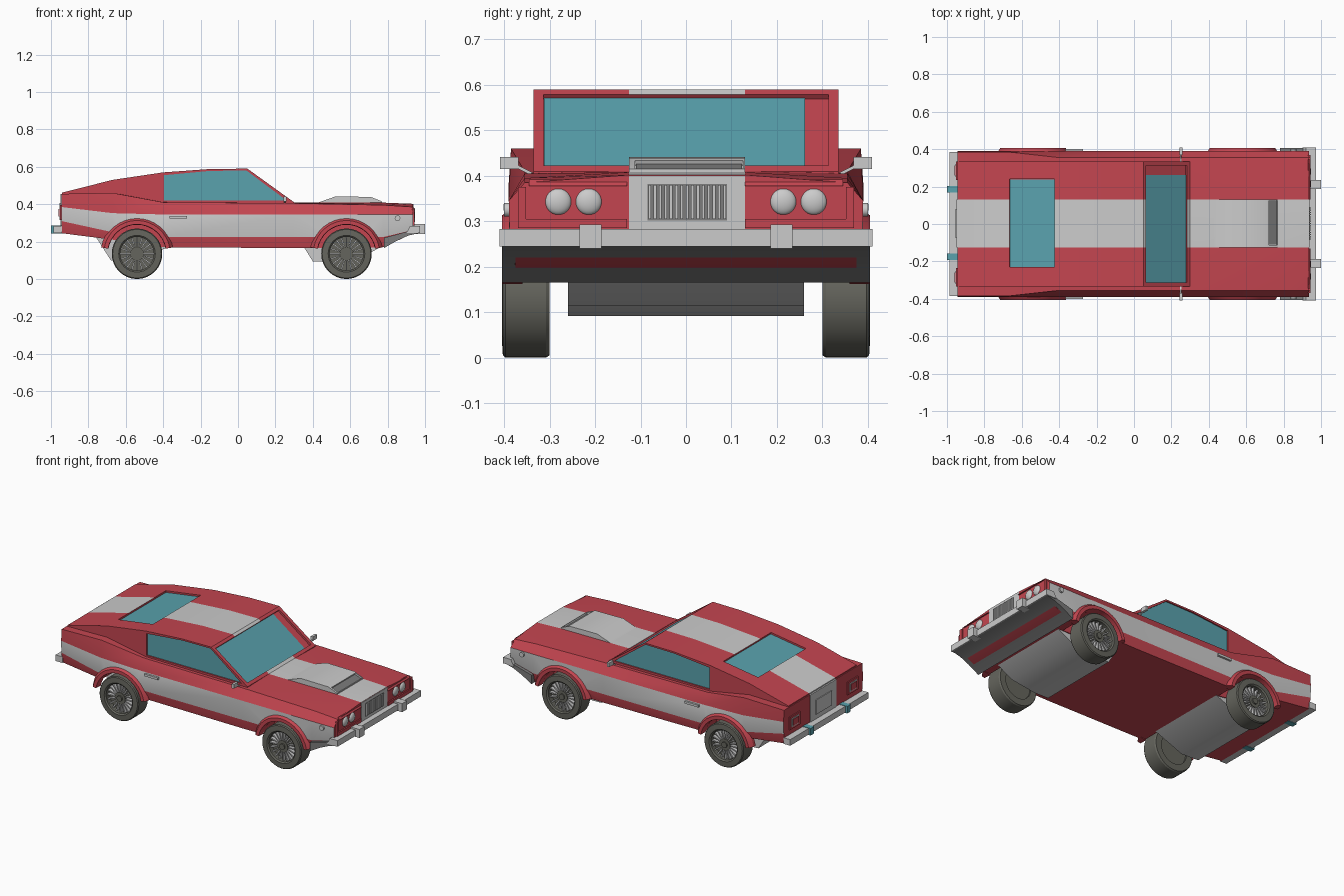
import bpy, bmesh, math
from mathutils import Vector

if "Cube" in bpy.data.objects:
    bpy.data.objects.remove(bpy.data.objects["Cube"])


def material(name, rgb):
    m = bpy.data.materials.new(name)
    m.diffuse_color = (*rgb, 1)
    m.use_nodes = True
    m.node_tree.nodes["Principled BSDF"].inputs["Base Color"].default_value = m.diffuse_color
    return m


RED = material("red_paint", (0.55, 0.06, 0.08))
GREY = material("stripe_grey", (0.6, 0.6, 0.6))
GLASS = material("window_teal", (0.1, 0.36, 0.42))
RUBBER = material("rubber", (0.13, 0.13, 0.11))
DARK = material("dark_trim", (0.2, 0.2, 0.2))
S0, S1 = -0.125, 0.13   # edges of the centre stripe


def loft(name, rings, mats=(), pick=lambda i, j: 0, closed=False):
    """Skin a list of point rings; pick(i, j) gives the material slot of a face."""
    bm = bmesh.new()
    vs = [[bm.verts.new(p) for p in r] for r in rings]
    n, k = len(rings[0]), len(rings)
    for i in range(k if closed else k - 1):
        a, b = vs[i], vs[(i + 1) % k]
        for j in range(n):
            f = bm.faces.new((a[j], a[(j + 1) % n], b[(j + 1) % n], b[j]))
            f.material_index = pick(i, j)
    if not closed:
        bm.faces.new(vs[0])
        bm.faces.new(vs[-1])
    bmesh.ops.recalc_face_normals(bm, faces=bm.faces)
    me = bpy.data.meshes.new(name)
    bm.to_mesh(me)
    bm.free()
    for m in mats:
        me.materials.append(m)
    ob = bpy.data.objects.new(name, me)
    bpy.context.collection.objects.link(ob)
    return ob


def prism(name, pts, y0, y1, *mats):
    return loft(name, [[(x, y, z) for x, z in pts] for y in (y0, y1)], mats)


def box(name, x0, x1, y0, y1, z0, z1, *mats):
    return prism(name, [(x0, z0), (x1, z0), (x1, z1), (x0, z1)], y0, y1, *mats)


def slab(p, q, lo, hi):
    """Profile of a thin plate along line p-q, from lo to hi above it."""
    d = Vector(q) - Vector(p)
    n = Vector((-d.y, d.x)).normalized()
    return [Vector(p) + n * lo, Vector(q) + n * lo, Vector(q) + n * hi, Vector(p) + n * hi]


def circle(x, z, r, n=32):
    return [(x + r * math.cos(math.tau * i / n), z + r * math.sin(math.tau * i / n)) for i in range(n)]


def cut(target, cutter):
    m = target.modifiers.new("cut", "BOOLEAN")
    m.operation, m.solver, m.object = "DIFFERENCE", "EXACT", cutter
    with bpy.context.temp_override(object=target, active_object=target):
        bpy.ops.object.modifier_apply(modifier=m.name)
    bpy.data.objects.remove(cutter)


# Lower body: x, bottom, stripe low, stripe high, belt z, belt y, deck z
sections = [
    (-0.945, 0.245, 0.31, 0.385, 0.455, 0.385, 0.455),
    (-0.67, 0.21, 0.25, 0.352, 0.46, 0.385, 0.46),
    (-0.40, 0.17, 0.225, 0.345, 0.41, 0.355, 0.415),
    (0.30, 0.165, 0.225, 0.345, 0.405, 0.355, 0.41),
    (0.78, 0.17, 0.225, 0.345, 0.395, 0.355, 0.408),
    (0.935, 0.245, 0.262, 0.345, 0.385, 0.355, 0.402)]
rings = []
for x, zb, z1, z2, zt, yt, zc in sections:
    half = [(0.375, zb), (0.388, z1), (0.39, z2), (yt, zt)]
    ring = [(-y, z) for y, z in half] + [(S0, zc), (S1, zc)] + half[::-1]
    rings.append([(x, y, z) for y, z in ring])
body = loft("lower_body", rings, (RED, GREY), lambda i, j: int(j in (1, 4, 7)))

# Fastback cabin with centre stripe
roof = [(-0.94, 0.38), (-0.94, 0.462), (-0.67, 0.53), (-0.40, 0.57), (-0.15, 0.588),
        (0.05, 0.59), (0.30, 0.41), (0.30, 0.38)]
cabin = loft("cabin", [[(x, y, z) for x, z in roof] for y in (-0.335, S0, S1, 0.335)],
             (RED, GREY), lambda i, j: int(i == 1))

# Recessed windows
side = [(-0.395, 0.42), (-0.395, 0.555), (-0.15, 0.578), (0.045, 0.58), (0.26, 0.42)]
for s in (-1, 1):
    cut(cabin, prism("cutter", side, s * 0.325, s * 0.36))
    prism("side_window", side, s * 0.315, s * 0.327, GLASS)
wp, wq = (0.065, 0.5792), (0.283, 0.4222)
cut(cabin, prism("cutter", slab(wp, wq, -0.012, 0.02), -0.313, 0.313))
prism("windshield", slab(wp, wq, -0.02, -0.01), -0.312, 0.262, GLASS)
rp, rq = (-0.665, 0.5307), (-0.425, 0.5663)
cut(cabin, prism("cutter", slab(rp, rq, -0.012, 0.02), -0.23, 0.24))
prism("rear_window", slab(rp, rq, -0.02, -0.01), -0.229, 0.239, GLASS)

# Wheels, wheel wells and arches
for wx in (-0.54, 0.58):
    for s in (-1, 1):
        cut(body, prism("cutter", circle(wx, 0.135, 0.157), s * 0.265, s * 0.45))
        prof = [(0.09, 0.30), (0.13, 0.30), (0.135, 0.308), (0.135, 0.397), (0.13, 0.403),
                (0.098, 0.405), (0.09, 0.398)]
        angles = [math.tau * i / 32 for i in range(32)]
        loft("tyre", [[(wx + r * math.cos(a), s * y, 0.135 + r * math.sin(a)) for r, y in prof]
                      for a in angles], (RUBBER,), closed=True)
        prism("rim_disc", circle(wx, 0.135, 0.092), s * 0.31, s * 0.365, RUBBER)
        prism("wheel_hub", circle(wx, 0.135, 0.036, 24), s * 0.36, s * 0.39, RUBBER)
        prism("hub_cap", circle(wx, 0.135, 0.018, 16), s * 0.385, s * 0.398, RUBBER)
        for i in range(20):
            a = math.tau * i / 20
            c, n = math.cos(a), math.sin(a)
            pts = [(wx + r * c - w * n, 0.135 + r * n + w * c)
                   for r, w in ((0.03, -0.003), (0.093, -0.004), (0.093, 0.004), (0.03, 0.003))]
            prism("wheel_spoke", pts, s * 0.36, s * 0.385)
        prof = [(0.155, 0.36), (0.157, 0.405), (0.178, 0.405), (0.195, 0.38), (0.195, 0.36)]
        angles = [math.radians(10 + 160 * i / 16) for i in range(17)]
        loft("wheel_arch", [[(wx + r * math.cos(a), s * y, 0.135 + r * math.sin(a))
                             for r, y in prof] for a in angles], (RED,))

# Underbody trays between the wheels
prism("front_tray", [(0.35, 0.175), (0.40, 0.094), (0.50, 0.092), (0.66, 0.115), (0.78, 0.18)], -0.26, 0.26)
prism("rear_tray", [(-0.76, 0.225), (-0.68, 0.10), (-0.56, 0.095), (-0.36, 0.175)], -0.26, 0.26)

# Front valance and bumpers
prism("front_valance", [(0.78, 0.165), (0.85, 0.205), (0.91, 0.232), (0.965, 0.245),
                        (0.935, 0.262), (0.78, 0.22)], -0.405, 0.405, DARK)
prism("front_bumper", [(0.90, 0.245), (0.972, 0.245), (0.972, 0.283), (0.92, 0.283)], -0.41, 0.41)
box("rear_bumper", -0.987, -0.94, -0.385, 0.385, 0.246, 0.284)
for y in (-0.21, 0.21):
    box("front_bumper_guard", 0.94, 1.0, y - 0.024, y + 0.024, 0.24, 0.293)
for y in (-0.175, 0.185):
    box("rear_bumper_guard", -1.0, -0.94, y - 0.017, y + 0.017, 0.243, 0.287, GLASS)

# Front face: centre panel, raised surround, grille and lamps
box("nose_panel", 0.93, 0.938, S0, S1, 0.27, 0.400, GREY)
for s in (-1, 1):
    prism("lamp_surround_top", [(0.93, 0.378), (0.943, 0.378), (0.93, 0.392)], s * 0.13, s * 0.345, RED)
    box("lamp_surround_low", 0.93, 0.943, s * 0.13, s * 0.37, 0.285, 0.305, RED)
    box("lamp_surround_end", 0.93, 0.943, s * 0.352, s * 0.37, 0.30, 0.375, RED)
    for y in (0.214, 0.281):
        bpy.ops.mesh.primitive_uv_sphere_add(segments=20, ring_count=12, radius=0.029,
                                             location=(0.933, s * y, 0.343))
        lamp = bpy.context.object
        lamp.name, lamp.scale = "headlamp", (0.5, 1, 1)
box("grille_back", 0.93, 0.940, -0.085, 0.09, 0.302, 0.382, DARK)
for i in range(15):
    y = -0.08 + i * 0.0118
    box("grille_bar", 0.937, 0.945, y - 0.003, y + 0.003, 0.305, 0.380)

# Hood scoop with intake
scoop = prism("hood_scoop", [(0.43, 0.40), (0.43, 0.409), (0.52, 0.441), (0.71, 0.439),
                             (0.77, 0.415), (0.77, 0.40)], S0, S1, GREY)
cut(scoop, prism("cutter", slab((0.722, 0.434), (0.766, 0.4166), -0.012, 0.02), -0.112, 0.125))
prism("scoop_intake", slab((0.723, 0.434), (0.765, 0.4166), -0.014, -0.009), -0.11, 0.123, DARK)

# Tail panel and tail lamps
box("tail_panel", -0.949, -0.94, S0, S1, 0.285, 0.455, GREY)
box("number_plate", -0.954, -0.945, -0.075, 0.08, 0.315, 0.405)
for s in (-1, 1):
    box("tail_lamp_frame", -0.952, -0.94, s * 0.235, s * 0.335, 0.315, 0.395, RED)
    box("tail_lamp_bezel", -0.955, -0.94, s * 0.25, s * 0.32, 0.328, 0.382, GREY)
    box("tail_lamp", -0.959, -0.94, s * 0.258, s * 0.312, 0.335, 0.375, RED)

# Door handles, side markers and mirrors
for s in (-1, 1):
    box("door_handle", -0.365, -0.272, s * 0.38, s * 0.402, 0.324, 0.338)
    prism("side_marker", circle(0.853, 0.325, 0.015, 16), s * 0.38, s * 0.40)
    box("mirror_head", 0.243, 0.258, s * 0.368, s * 0.409, 0.415, 0.441)
    a, b = (s * 0.335, 0.402), (s * 0.375, 0.422)
    loft("mirror_arm", [[(x, y, z + h) for x, h in ((0.246, -0.004), (0.255, -0.004), (0.255, 0.004), (0.246, 0.004))]
                        for y, z in (a, b)])

# Smooth curved surfaces, keep edges sharp
bpy.ops.object.select_all(action="SELECT")
bpy.context.view_layer.objects.active = body
bpy.ops.object.shade_smooth_by_angle(angle=math.radians(28))
